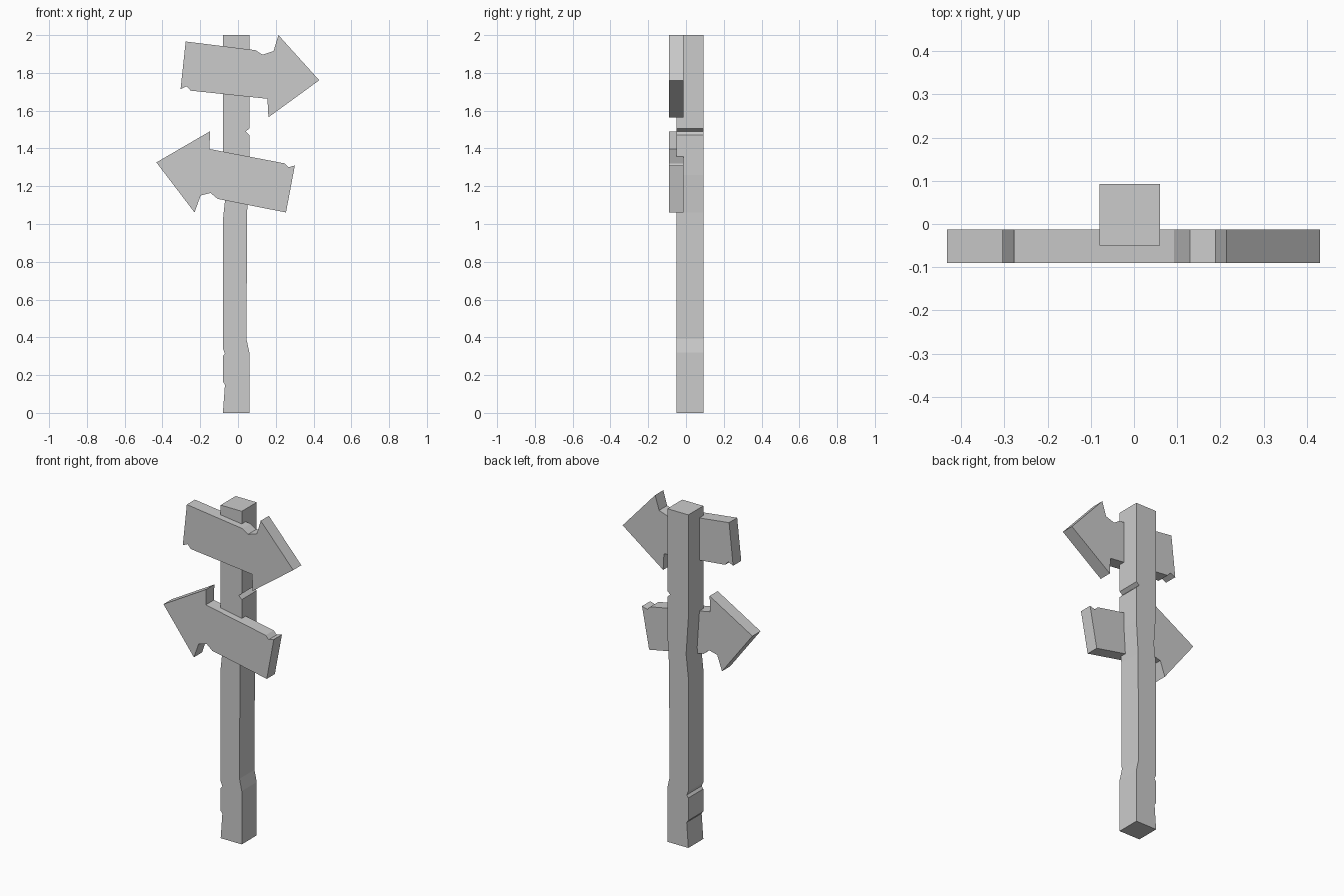
import bpy
import bmesh


def extrude_profile(name, profile, y_front, y_back):
    """Closed prism from an (x, z) outline, extruded along y."""
    bm = bmesh.new()
    face = bm.faces.new([bm.verts.new((x, y_front, z)) for x, z in profile])
    ext = bmesh.ops.extrude_face_region(bm, geom=[face])
    moved = [v for v in ext["geom"] if isinstance(v, bmesh.types.BMVert)]
    bmesh.ops.translate(bm, verts=moved, vec=(0, y_back - y_front, 0))
    bmesh.ops.recalc_face_normals(bm, faces=bm.faces[:])
    mesh = bpy.data.meshes.new(name)
    bm.to_mesh(mesh)
    bm.free()
    obj = bpy.data.objects.new(name, mesh)
    bpy.context.collection.objects.link(obj)
    return obj


# Square post with worn edges and nicks
extrude_profile("post", [
    (-0.08, 0), (0.06, 0), (0.06, 0.32), (0.045, 0.39), (0.048, 1.06),
    (0.06, 1.26), (0.06, 1.47), (0.04, 1.49), (0.06, 1.505), (0.06, 2),
    (-0.08, 2), (-0.08, 1.38), (-0.065, 1.16), (-0.08, 1.02),
    (-0.08, 0.34), (-0.069, 0.315), (-0.08, 0.30), (-0.08, 0.165),
    (-0.069, 0.15),
], -0.05, 0.092)

# Upper arrow board, pointing right
extrude_profile("upper_arrow", [
    (-0.277, 1.966), (0.093, 1.92), (0.13, 1.896), (0.188, 1.915),
    (0.214, 2.0), (0.43, 1.761), (0.161, 1.565), (0.156, 1.663),
    (-0.251, 1.706), (-0.272, 1.73), (-0.304, 1.714),
], -0.09, -0.013)

# Lower arrow board, pointing left
extrude_profile("lower_arrow", [
    (-0.432, 1.326), (-0.148, 1.491), (-0.151, 1.397), (0.246, 1.321),
    (0.267, 1.30), (0.301, 1.31), (0.254, 1.061), (-0.108, 1.133),
    (-0.145, 1.164), (-0.198, 1.151), (-0.23, 1.061),
], -0.09, -0.013)
